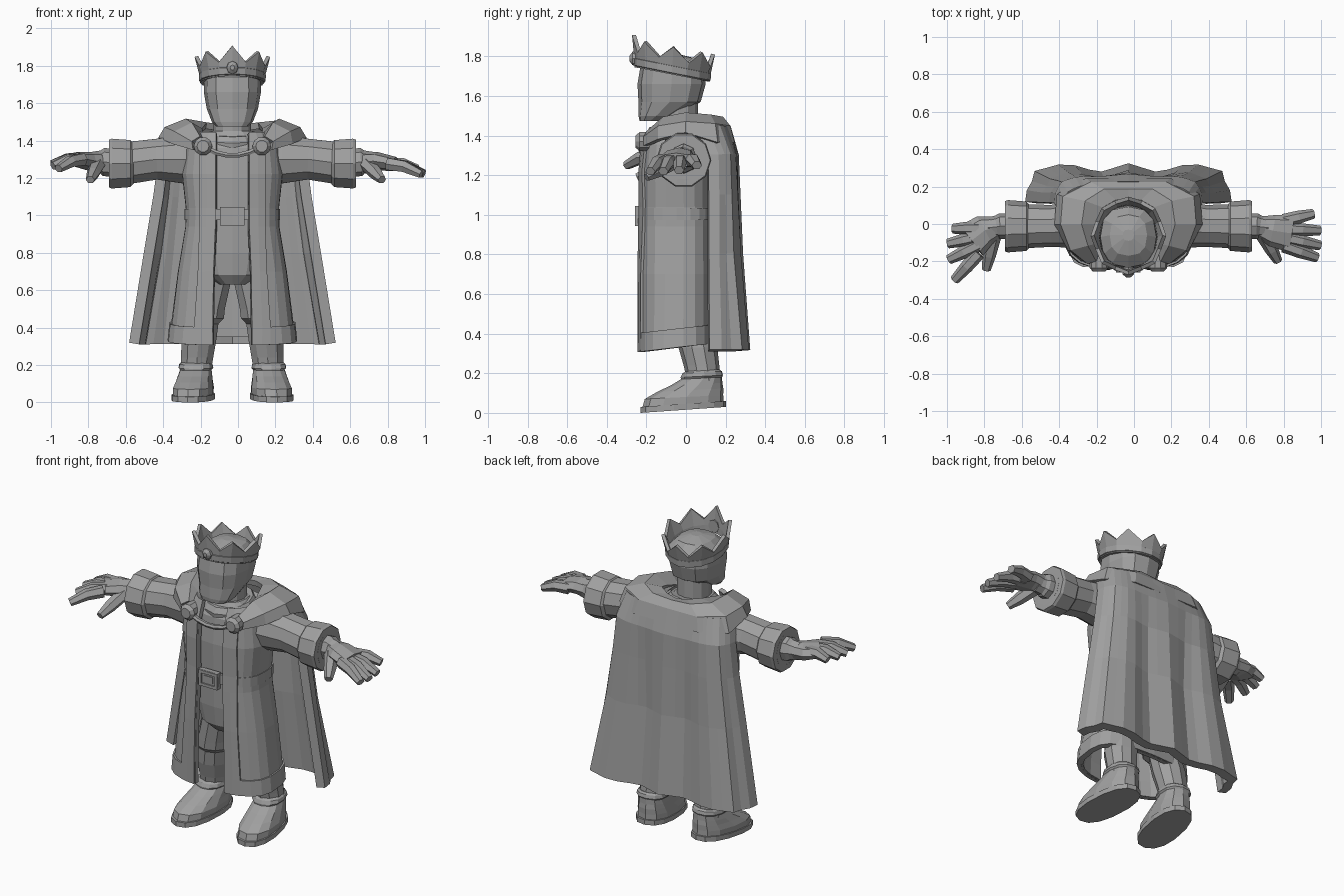
import bpy, bmesh
from math import sin, cos, pi, asin, radians
from mathutils import Vector, Matrix

if "Cube" in bpy.data.objects:
    bpy.data.objects.remove(bpy.data.objects["Cube"], do_unlink=True)

CENTRE = Vector((-0.03, 0, 0))
grey = bpy.data.materials.new("plain_grey")
grey.use_nodes = True
grey.diffuse_color = (0.35, 0.35, 0.35, 1)
grey.node_tree.nodes["Principled BSDF"].inputs["Base Color"].default_value = grey.diffuse_color


def finish(name, bm, thick=0):
    bmesh.ops.recalc_face_normals(bm, faces=bm.faces)
    mesh = bpy.data.meshes.new(name)
    bm.to_mesh(mesh)
    bm.free()
    mesh.materials.append(grey)
    obj = bpy.data.objects.new(name, mesh)
    obj.location = CENTRE
    bpy.context.collection.objects.link(obj)
    if thick:
        solid = obj.modifiers.new("thickness", "SOLIDIFY")
        solid.thickness, solid.offset = thick, 0
    return obj


def loft(name, rings, closed=True, caps=True, thick=0):
    bm = bmesh.new()
    rows = [[bm.verts.new(p) for p in r] for r in rings]
    for a, b in zip(rows, rows[1:]):
        n = len(a)
        for i in range(n if closed else n - 1):
            j = (i + 1) % n
            bm.faces.new((a[i], a[j], b[j], b[i]))
    if closed and caps:
        bm.faces.new(rows[0])
        bm.faces.new(rows[-1])
    return finish(name, bm, thick)


def bend(v, power):
    return abs(v) ** power * (1 if v >= 0 else -1)


def ring(z, rx, ry, cx=0, cy=0, n=12, power=1, tilt=0, turn=0):
    points = []
    for i in range(n):
        a = 2 * pi * i / n
        p = Matrix.Rotation(turn, 3, "Z") @ Vector((rx * bend(sin(a), power), -ry * bend(cos(a), power), 0))
        points.append(Vector((cx + p.x, cy + p.y, z + tilt * p.y)))
    return points


def tube(name, path, sizes, n=8):
    path = [Vector(p) for p in path]
    rings = []
    for i, (p, (wide, high)) in enumerate(zip(path, sizes)):
        d = (path[min(i + 1, len(path) - 1)] - path[max(i - 1, 0)]).normalized()
        side = d.cross(Vector((0, 0, 1))).normalized()
        up = side.cross(d)
        rings.append([p + side * wide * cos(2 * pi * k / n) + up * high * sin(2 * pi * k / n) for k in range(n)])
    return loft(name, rings)


def box(name, size, place):
    bm = bmesh.new()
    bmesh.ops.create_cube(bm, size=1, matrix=Matrix.Translation(place) @ Matrix.Diagonal((*size, 1)))
    return finish(name, bm)


# Head and neck
head = [(1.475, .085, .055, -.18), (1.5, .11, .09, -.15), (1.57, .137, .157, -.083), (1.66, .153, .172, -.073),
        (1.74, .15, .162, -.07), (1.79, .1, .11, -.06), (1.81, .03, .03, -.06)]
loft("head", [ring(z, rx, ry, cy=cy, power=.8) for z, rx, ry, cy in head])
loft("neck", [ring(z, r, r, cy=cy) for z, r, cy in ((1.36, .13, -.03), (1.44, .1, -.04), (1.6, .1, -.04))])
loft("neck_collar", [ring(z, r, r, cy=-.04, tilt=.15) for z, r in
                     ((1.38, .15), (1.41, .155), (1.44, .135), (1.44, .1))], caps=False)

# Crown: tilted band with eight points
SLOPE = -.2
points_row = ring(1.785, .18, .19, cy=-.06, n=16, tilt=SLOPE)
for i in range(0, 16, 2):
    p = points_row[i]
    points_row[i] = Vector((p.x * 1.07, p.y * 1.05, p.z + (.065 if i else .085)))
loft("crown", [ring(1.71, .162, .18, cy=-.07, n=16, tilt=SLOPE),
               ring(1.75, .166, .183, cy=-.068, n=16, tilt=SLOPE), points_row], caps=False, thick=.02)
loft("crown_band", [ring(z, r, r + .017, cy=-.07, n=16, tilt=SLOPE) for z, r in
                    ((1.715, .165), (1.72, .174), (1.75, .176), (1.755, .165))], caps=False, thick=.008)
tube("crown_jewel", [(0, -.23, 1.79), (0, -.27, 1.79), (0, -.285, 1.79)], [(.036, .04), (.03, .034), (.012, .014)])

# Inner tunic
tunic = [(.63, .07, .1), (.68, .15, .14), (.8, .19, .155), (1.0, .21, .16), (1.2, .23, .165), (1.36, .2, .15), (1.45, .11, .1)]
loft("tunic", [ring(z, rx, ry, cy=-.04, n=16, power=.75) for z, rx, ry in tunic])

# Open robe: height, half width, half depth, front opening
ROBE = [(.335, .325, .175, .1), (.43, .315, .175, .1), (.7, .28, .175, .095), (.94, .24, .173, .085),
        (1.04, .238, .17, .085), (1.22, .258, .17, .085), (1.35, .24, .16, .085), (1.44, .17, .13, .085)]
POWER = .7


def robe_row(row, grow=0, strip=None, n=20):
    z, w, depth, gap = row
    angle = lambda x: asin(min(1, x / w) ** (1 / POWER))
    first = angle(gap)
    last = angle(gap + strip) if strip else 2 * pi - first
    hem_slope = .12 if z < .5 else 0
    points = []
    for i in range(n + 1):
        a = first + (last - first) * i / n
        y = -.05 - (depth + grow) * bend(cos(a), POWER)
        points.append(Vector(((w + grow) * bend(sin(a), POWER), y, z + hem_slope * y)))
    return points


loft("robe", [robe_row(r) for r in ROBE], closed=False, thick=.025)
for side, label in ((1, "left"), (-1, "right")):
    flip = Matrix.Diagonal((side, 1, 1))
    rows = [[flip @ p for p in robe_row(r, .012, .08 if r[0] > .5 else .095, 2)] for r in ROBE[:-1]]
    loft(label + "_front_trim", rows, closed=False, thick=.022)
loft("hem_band", [robe_row(r, .01) for r in ROBE[:2]], closed=False, thick=.025)
loft("belt", [ring(z, .245, .176, cy=-.047, n=24, power=POWER) for z in (.975, 1.035)], caps=False, thick=.02)
box("buckle_plate", (.13, .03, .1), (0, -.235, .995))
for dz in (-.04, .04):
    box("buckle_bar", (.13, .03, .018), (0, -.243, .995 + dz))
for dx in (-.055, .055):
    box("buckle_post", (.018, .03, .1), (dx, -.243, .995))
box("buckle_centre", (.06, .03, .04), (0, -.24, .995))


# Cape: one folded sheet, rounded at the shoulders and square at the hem
def cape_row(z, w, front, back, square, n=20):
    points = []
    for i in range(n + 1):
        t = 2 * i / n - 1
        a = t * pi / 2
        soft = Vector((bend(sin(a), .75), abs(cos(a)) ** .5, z))
        hard = Vector((max(-1, min(1, t / .7)), min(1, (1 - abs(t)) / .3), z))
        p = soft.lerp(hard, square)
        fold = .024 * min(1, 1.5 * (1.43 - z)) * cos(4 * pi * (abs(t) - .47))
        points.append(Vector(((w + fold * abs(sin(a))) * p.x, front + (back - front) * p.y + fold * cos(a), z)))
    return points


CAPE = [(1.44, .33, .04, .2, .1), (1.3, .365, .11, .235, .3), (1.1, .385, .112, .237, .5),
        (.8, .425, .112, .24, .8), (.315, .503, .115, .275, 1)]
loft("cape", [cape_row(*r) for r in CAPE], closed=False, thick=.055)

# Shoulder mantle: edges from the neck outward, each from clasp to spine
MANTLE = [
    [(.15, -.17, 1.37), (.17, -.1, 1.42), (.17, 0, 1.45), (.14, .09, 1.48), (.07, .13, 1.47), (0, .14, 1.46)],
    [(.18, -.19, 1.41), (.22, -.11, 1.48), (.25, 0, 1.5), (.23, .12, 1.49), (.13, .18, 1.48), (0, .18, 1.47)],
    [(.21, -.2, 1.39), (.3, -.13, 1.44), (.35, 0, 1.46), (.34, .14, 1.45), (.2, .21, 1.44), (0, .21, 1.44)],
    [(.2, -.2, 1.35), (.31, -.13, 1.38), (.38, 0, 1.41), (.37, .15, 1.36), (.22, .23, 1.36), (0, .23, 1.36)]]
loft("cape_mantle", [edge + [(-x, y, z) for x, y, z in reversed(edge[:-1])] for edge in MANTLE],
     closed=False, thick=.035)
chain = [(.15 * t, -.225, 1.32 + .045 * t * t) for t in (-1, -.6, -.2, .2, .6, 1)]
tube("clasp_chain", chain, [(.015, .015)] * len(chain), 6)

# Hands: palm end, finger tips from back to front, thumb tip
HANDS = {1: ((.87, -.05, 1.275), [(.99, .055, 1.25), (1.025, -.035, 1.225), (1.025, -.115, 1.22), (1.01, -.18, 1.22)],
             (.8, -.2, 1.19)),
         -1: ((.84, -.09, 1.3), [(.94, -.025, 1.28), (.965, -.105, 1.275), (.96, -.19, 1.265), (.93, -.3, 1.25)],
              (.76, -.245, 1.19))}

for side, label in ((1, "left_"), (-1, "right_")):
    def at(x, y, z):
        return Vector((side * x, y, z))

    # Clasp, sleeve and cuff
    tube(label + "clasp", [at(.157, y, 1.37) for y in (-.16, -.235, -.255)], [(.05, .05), (.05, .05), (.032, .032)], 10)
    tube(label + "sleeve", [at(.15, .0, 1.3), at(.27, 0, 1.3), at(.41, -.01, 1.3), at(.56, -.012, 1.28)],
         [(.13, .125), (.13, .135), (.112, .114), (.118, .118)], 10)
    tube(label + "cuff", [at(x, -.012, 1.277) for x in (.53, .545, .645, .66, .661, .63)],
         [(r, r) for r in (.115, .132, .14, .134, .1, .09)], 10)

    # Wrist, palm, fingers and thumb
    palm, tips, thumb = HANDS[side]
    palm = at(*palm)
    tube(label + "wrist", [at(.6, -.01, 1.28), at(.69, -.012, 1.285), at(.705, -.015, 1.285), at(.75, -.02, 1.285)],
         [(.068, .075), (.068, .075), (.06, .062), (.055, .055)])
    tube(label + "palm", [at(.7, -.015, 1.285), at(.77, -.035, 1.29), palm], [(.058, .055), (.085, .05), (.102, .038)])
    for i, tip in enumerate(tips):
        tip = at(*tip)
        base = palm + at(-.04, .068 - .045 * i, 0)
        tube(label + "finger", [base, base.lerp(tip, .5) + at(0, 0, .014), tip], [(.036, .037), (.035, .034), (.026, .023)], 6)
    tip = at(*thumb)
    base = at(.72, -.05, 1.275)
    tube(label + "thumb", [base, base.lerp(tip, .6), tip], [(.045, .04), (.036, .036), (.024, .022)], 6)

    # Leg and boot
    leg = [(.66, .1, .1, .0), (.5, .14, .105, .02), (.45, .15, .11, .03), (.42, .165, .095, .045), (.33, .18, .098, .06),
           (.24, .188, .09, .078), (.16, .195, .084, .09)]
    loft(label + "leg", [ring(z, r, r, side * x, y, 10) for z, x, r, y in leg])
    boot = [(.04, .106, .207, -.015), (.08, .107, .2, -.01), (.115, .098, .168, .022), (.145, .092, .132, .053),
            (.175, .085, .105, .078), (.185, .094, .108, .08), (.205, .09, .1, .082), (.215, .08, .085, .085)]
    turn = side * radians(8)
    loft(label + "boot", [ring(z, rx, ry, side * (.207 - .15 * y), y, 12, .85, .05, turn) for z, rx, ry, y in boot])
    loft(label + "sole", [ring(z, .111, .218, side * .21, -.015, 14, .85, .07, turn) for z in (.015, .045)])
